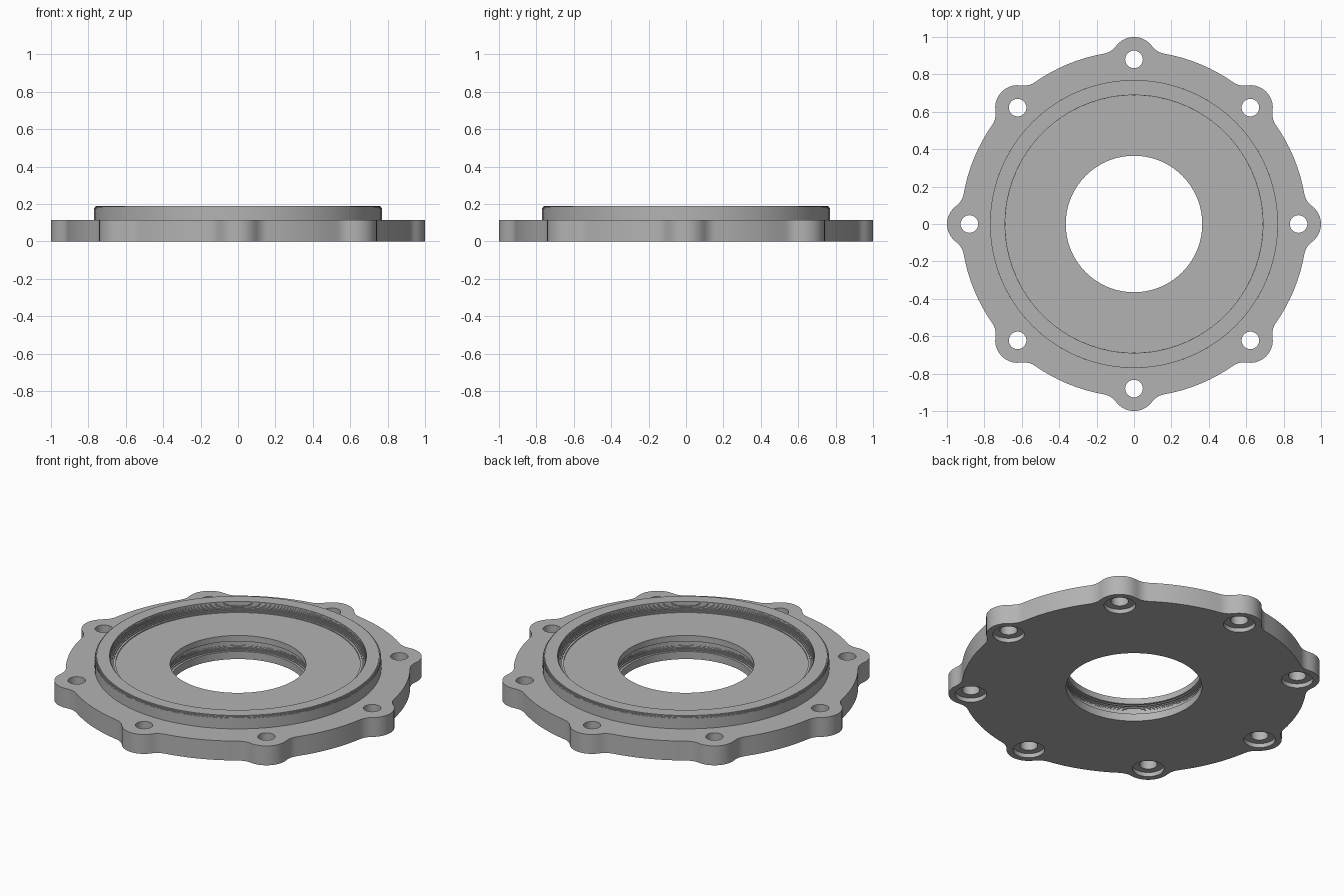
import bpy, bmesh, math
from mathutils import Vector

if "Cube" in bpy.data.objects:
    bpy.data.objects.remove(bpy.data.objects["Cube"], do_unlink=True)

THICK, TOP, FLOOR = 0.115, 0.19, 0.14
BASE_R, LOBE_R, BLEND_R, BOLT_R = 0.925, 0.12, 0.1, 0.88
BORE_R, RING_R = 0.365, 0.77

grey = bpy.data.materials.new("cast grey")
grey.use_nodes = True
colour = (0.45, 0.45, 0.45, 1)
grey.diffuse_color = colour
grey.node_tree.nodes["Principled BSDF"].inputs["Base Color"].default_value = colour


def make_object(name, bm):
    bmesh.ops.recalc_face_normals(bm, faces=bm.faces)
    mesh = bpy.data.meshes.new(name)
    bm.to_mesh(mesh)
    bm.free()
    mesh.materials.append(grey)
    obj = bpy.data.objects.new(name, mesh)
    bpy.context.collection.objects.link(obj)
    return obj


def prism(name, outline, z0, z1):
    bm = bmesh.new()
    face = bm.faces.new([bm.verts.new((x, y, z0)) for x, y in outline])
    side = bmesh.ops.extrude_face_region(bm, geom=[face])
    moved = [v for v in side["geom"] if isinstance(v, bmesh.types.BMVert)]
    bmesh.ops.translate(bm, verts=moved, vec=(0, 0, z1 - z0))
    return make_object(name, bm)


def lathe(name, profile, segments=96):
    """Solid of revolution from (radius, height) points, capped at both ends."""
    bm = bmesh.new()
    rings = []
    for r, z in profile:
        angles = [math.tau * i / segments for i in range(segments)]
        rings.append([bm.verts.new((r * math.cos(a), r * math.sin(a), z)) for a in angles])
    for low, high in zip(rings, rings[1:]):
        for i in range(segments):
            j = (i + 1) % segments
            bm.faces.new((low[i], low[j], high[j], high[i]))
    bm.faces.new(rings[0])
    bm.faces.new(rings[-1])
    return make_object(name, bm)


def combine(target, other, operation):
    mod = target.modifiers.new(operation.lower(), "BOOLEAN")
    mod.operation, mod.object, mod.solver = operation, other, "EXACT"
    bpy.context.view_layer.objects.active = target
    bpy.ops.object.modifier_apply(modifier=mod.name)
    bpy.data.objects.remove(other, do_unlink=True)


def arc(centre, radius, start, end, steps):
    return [centre + radius * Vector((math.cos(a), math.sin(a)))
            for a in (start + (end - start) * i / steps for i in range(steps + 1))]


def stairs(radius_at, z0, z1, steps):
    """Fine terraces following radius_at(t) between two heights."""
    points = []
    for i in range(steps):
        r = radius_at((i + 0.5) / steps)
        points += [(r, z0 + (z1 - z0) * i / steps), (r, z0 + (z1 - z0) * (i + 1) / steps)]
    return points


# Flange outline: round plate with eight bolt lobes blended in by fillets
reach, span = BASE_R + BLEND_R, LOBE_R + BLEND_R
swing = math.acos((BOLT_R ** 2 + reach ** 2 - span ** 2) / (2 * BOLT_R * reach))
lobe = Vector((BOLT_R, 0))
fillet = reach * Vector((math.cos(swing), math.sin(swing)))
to_lobe = lobe - fillet
lobe_angle = math.atan2(-to_lobe.y, -to_lobe.x)
fillet_start = math.atan2(to_lobe.y, to_lobe.x) % math.tau
sector = arc(lobe, LOBE_R, -lobe_angle, lobe_angle, 10)
sector += arc(fillet, BLEND_R, fillet_start, math.pi + swing, 5)[1:]
sector += arc(Vector((0, 0)), BASE_R, swing, math.tau / 8 - swing, 8)[1:]
mirrored = arc(fillet, BLEND_R, math.pi + swing, fillet_start, 5)[1:-1]
for p in mirrored:
    q = Vector((p.x, -p.y))
    turn = math.tau / 8
    sector.append(Vector((q.x * math.cos(turn) - q.y * math.sin(turn),
                          q.x * math.sin(turn) + q.y * math.cos(turn))))
outline = []
for k in range(8):
    c, s = math.cos(k * math.tau / 8), math.sin(k * math.tau / 8)
    outline += [(p.x * c - p.y * s, p.x * s + p.y * c) for p in sector]
flange = prism("bolt_flange", outline, 0, THICK)

# Raised locating ring with a terraced, rounded top edge
edge = 0.018
ring = [(RING_R, THICK / 2)]
ring += stairs(lambda t: RING_R - edge + edge * math.sqrt(1 - t * t), TOP - edge, TOP, 5)
combine(flange, lathe("raised_ring", ring), "UNION")

# Central bore with a seal groove, opening into a terraced recess
bore = [(BORE_R, -0.1)]
bore += stairs(lambda t: BORE_R + 0.03 * math.sqrt(1 - (2 * t - 1) ** 2), 0.045, 0.105, 10)
bore += [(BORE_R, 0.105), (BORE_R, FLOOR)]
bore.insert(1, (BORE_R, 0.045))
bore += stairs(lambda t: 0.64 + 0.05 * math.sqrt(1 - (1 - t) ** 2), FLOOR, TOP, 9)
bore.append((bore[-1][0], TOP + 0.1))
combine(flange, lathe("bore_cutter", bore), "DIFFERENCE")

# Bolt holes, counterbored from below
for k in range(8):
    a = k * math.tau / 8
    cutter = lathe("bolt_cutter", [(0.085, -0.1), (0.085, 0.025), (0.047, 0.025), (0.047, 0.3)], 32)
    cutter.location = (BOLT_R * math.cos(a), BOLT_R * math.sin(a), 0)
    bpy.context.view_layer.update()
    combine(flange, cutter, "DIFFERENCE")

# Smooth the round walls while the terraces and rims stay crisp
bpy.ops.object.select_all(action="DESELECT")
flange.select_set(True)
bpy.context.view_layer.objects.active = flange
bpy.ops.object.shade_smooth_by_angle(angle=math.radians(12))
